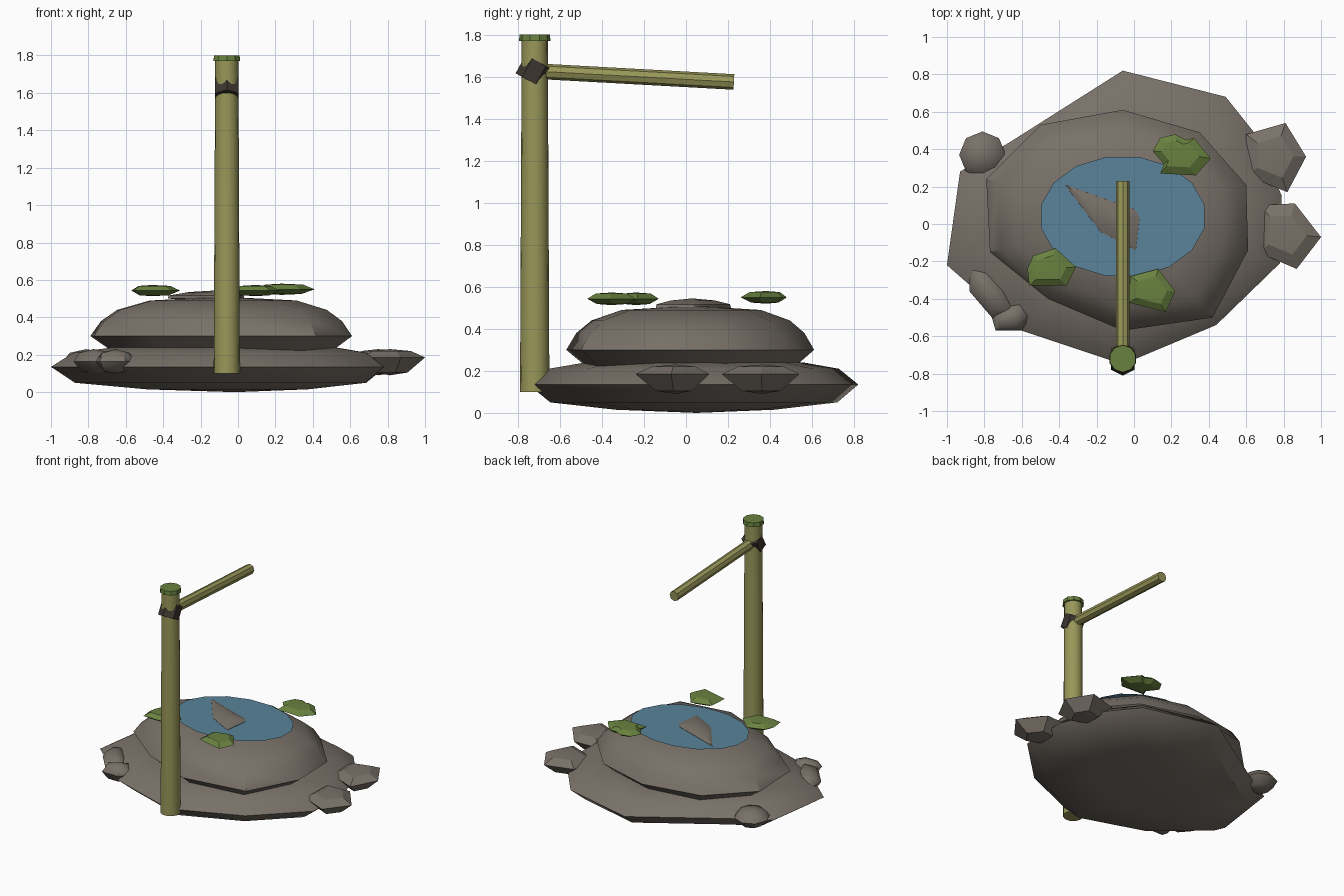
import bpy, bmesh, math
from mathutils import Vector

if "Cube" in bpy.data.objects:
    bpy.data.objects.remove(bpy.data.objects["Cube"], do_unlink=True)


def material(name, rgb):
    m = bpy.data.materials.new(name)
    m.use_nodes = True
    m.diffuse_color = (*rgb, 1)
    m.node_tree.nodes["Principled BSDF"].inputs["Base Color"].default_value = (*rgb, 1)
    return m


STONE = material("stone grey", (0.19, 0.165, 0.14))
WATER = material("water blue", (0.10, 0.23, 0.32))
BAMBOO = material("bamboo yellow", (0.32, 0.31, 0.10))
LEAF = material("leaf green", (0.14, 0.22, 0.05))
CORD = material("dark cord", (0.045, 0.036, 0.028))


def finish(name, bm, mat, angle=35):
    bmesh.ops.recalc_face_normals(bm, faces=bm.faces)
    mesh = bpy.data.meshes.new(name)
    bm.to_mesh(mesh)
    bm.free()
    mesh.materials.append(mat)
    ob = bpy.data.objects.new(name, mesh)
    bpy.context.collection.objects.link(ob)
    bpy.ops.object.select_all(action='DESELECT')
    ob.select_set(True)
    bpy.context.view_layer.objects.active = ob
    if angle:
        bpy.ops.object.shade_smooth_by_angle(angle=math.radians(angle))
    return ob


def stone(name, outline, layers, low, high, mat=STONE, angle=35):
    """Stack scaled copies of an outline as (height, scale), closed by a point at each end."""
    bm = bmesh.new()
    n = len(outline)
    centre = sum((Vector(p) for p in outline), Vector((0, 0))) / n
    rings = []
    for z, s in layers:
        pts = [centre + (Vector(p) - centre) * s for p in outline]
        rings.append([bm.verts.new((p.x, p.y, z)) for p in pts])
    ends = [bm.verts.new((*centre, z)) for z in (low, high)]
    for i in range(n):
        j = (i + 1) % n
        for a, b in zip(rings, rings[1:]):
            bm.faces.new((a[i], a[j], b[j], b[i]))
        bm.faces.new((rings[0][j], rings[0][i], ends[0]))
        bm.faces.new((rings[-1][i], rings[-1][j], ends[1]))
    return finish(name, bm, mat, angle)


def rod(name, start, end, r1, r2, sides, mat, angle=35):
    """Straight cylinder between two points."""
    a, b = Vector(start), Vector(end)
    bm = bmesh.new()
    bmesh.ops.create_cone(bm, cap_ends=True, segments=sides, radius1=r1, radius2=r2,
                          depth=(b - a).length)
    turn = Vector((0, 0, 1)).rotation_difference(b - a)
    bmesh.ops.rotate(bm, verts=bm.verts, matrix=turn.to_matrix())
    bmesh.ops.translate(bm, verts=bm.verts, vec=(a + b) / 2)
    return finish(name, bm, mat, angle)


# Wide base slab
stone("base_slab",
      [(-.06, .82), (.49, .68), (.65, .48), (.79, .15), (.78, -.21), (.44, -.54),
       (-.06, -.75), (-.6, -.57), (-1, -.22), (-.93, .28), (-.66, .44)],
      [(.015, .48), (.05, .87), (.135, 1), (.21, .88), (.24, .66)], 0, .24)

# Domed boulder, with its tip breaking the water
stone("boulder",
      [(-.06, .61), (.35, .49), (.6, .21), (.61, -.14), (.42, -.5), (-.06, -.57),
       (-.46, -.4), (-.77, -.15), (-.79, .24), (-.5, .53)],
      [(.19, .78), (.3, 1), (.38, .92), (.44, .8), (.49, .56)], .19, .51)
stone("boulder_tip", [(-.37, .21), (.0, .08), (.03, .04), (.01, -.14), (-.18, -.04)],
      [(.50, 1.02), (.517, 1), (.535, .6)], .49, .545)

# Flat oval pool
bm = bmesh.new()
ring = [math.pi * (k + .5) / 8 for k in range(16)]
bm.faces.new([bm.verts.new((-.06 + .445 * math.cos(t), .04 + .325 * math.sin(t), .515))
              for t in ring])
finish("pool_water", bm, WATER, 0)

# Pebbles around the slab
for name, outline in {
    "pebble_left_back": [(.6, .48), (.81, .54), (.92, .36), (.82, .17), (.6, .26)],
    "pebble_left_front": [(.67, .1), (.86, .11), (1, -.07), (.87, -.24), (.66, -.15)],
}.items():
    stone(name, outline, [(.105, .5), (.185, 1), (.22, .6)], .09, .23, angle=20)
round_outline = [(-.81 + .125 * math.cos(k * math.pi / 4), .37 + .125 * math.sin(k * math.pi / 4))
                 for k in range(8)]
for name, outline in {
    "pebble_right_back": round_outline,
    "pebble_right_long": [(-.88, -.23), (-.8, -.22), (-.68, -.36), (-.63, -.49),
                          (-.76, -.5), (-.88, -.36)],
    "pebble_right_small": [(-.6, -.41), (-.55, -.49), (-.6, -.57), (-.74, -.57),
                           (-.76, -.5), (-.68, -.44)],
}.items():
    stone(name, outline, [(.11, .6), (.165, 1), (.21, .72)], .1, .23, angle=50)

# Lily pads
for name, z, outline in (
    ("lily_pad_back", .55, [(.1, .39), (.14, .46), (.22, .48), (.28, .45), (.32, .46),
                            (.41, .35), (.33, .26), (.14, .27), (.16, .32)]),
    ("lily_pad_right", .543, [(-.57, -.24), (-.54, -.17), (-.42, -.13), (-.31, -.23),
                              (-.36, -.33), (-.56, -.33)]),
    ("lily_pad_front", .543, [(-.02, -.28), (.13, -.24), (.22, -.36), (.17, -.47),
                              (-.03, -.42)]),
):
    stone(name, outline, [(z - .025, .6), (z, 1), (z + .025, .65)], z - .03, z + .03, LEAF, 20)

# Bamboo post with rim, cord binding and spout
X, Y = -.06, -.72
rod("post", (X, Y, .1), (X, Y, 1.78), .07, .062, 16, BAMBOO)
rod("post_rim", (X, Y, 1.77), (X, Y, 1.8), .075, .072, 10, LEAF)
tilt = Vector((0, .022, .04))
mid = Vector((X, Y - .003, 1.625))
rod("cord_binding", mid - tilt * 1.1, mid + tilt * 1.1, .073, .073, 6, CORD, 20)
rod("spout", (X, Y, 1.627), (X, .228, 1.575), .037, .037, 8, BAMBOO, 20)
